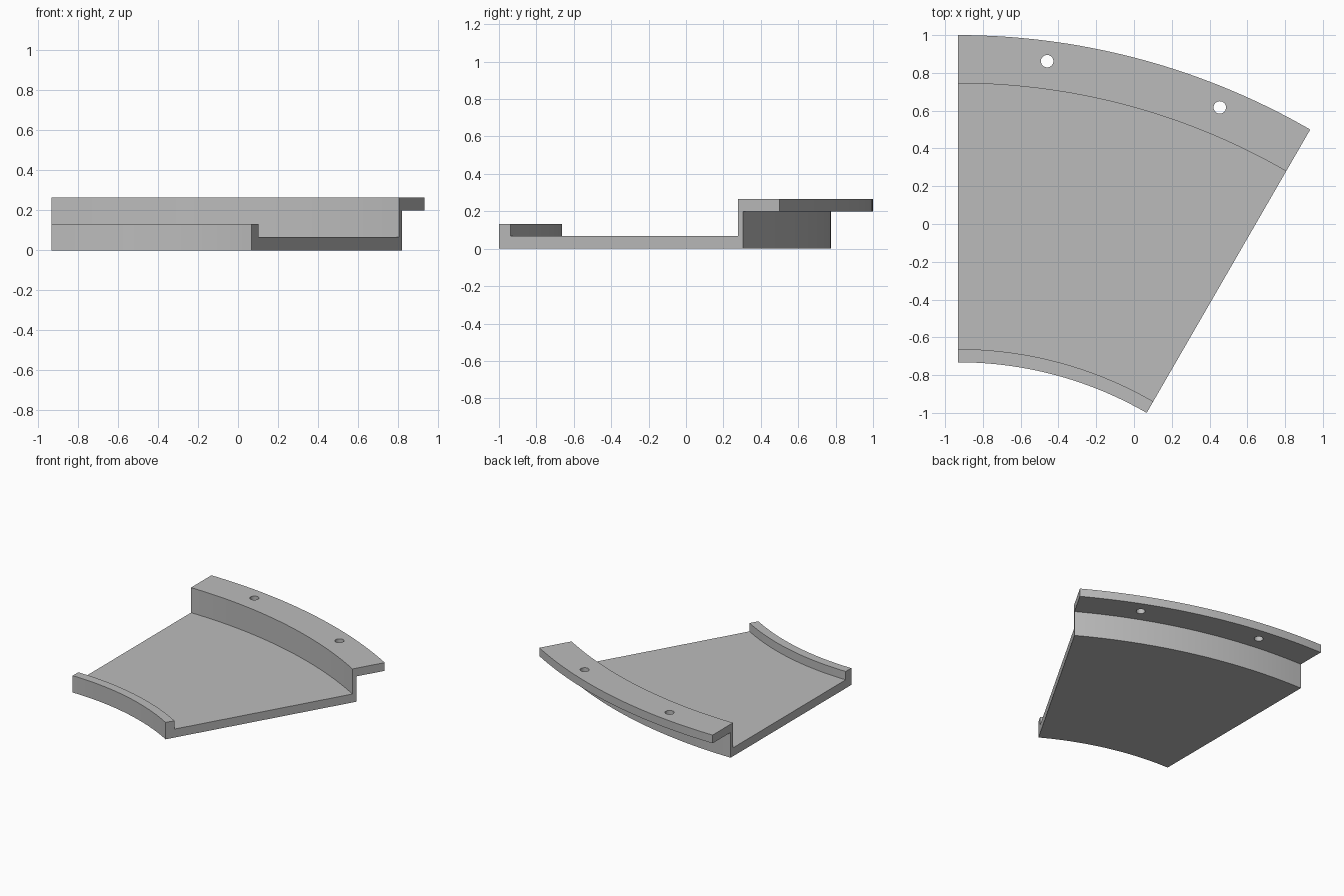
import bpy, bmesh
from math import radians, sin, cos
from mathutils import Vector

cube = bpy.data.objects.get("Cube")
if cube:
    bpy.data.objects.remove(cube, do_unlink=True)

# Shared arc centre and sweep of the ring segment
CENTRE = Vector((-0.933, -2.732, 0))
SWEEP = 30
STEPS = 30

grey = bpy.data.materials.new("plain grey")
grey.use_nodes = True
colour = (0.5, 0.5, 0.5, 1)
grey.diffuse_color = colour
grey.node_tree.nodes["Principled BSDF"].inputs["Base Color"].default_value = colour


def arc_point(radius, degrees, z):
    a = radians(degrees)
    return CENTRE + Vector((radius * sin(a), radius * cos(a), z))


def swept_segment(name, profile):
    """Sweep a closed (radius, height) profile about the arc centre."""
    bm = bmesh.new()
    rings = [[bm.verts.new(arc_point(r, SWEEP * i / STEPS, z)) for r, z in profile]
             for i in range(STEPS + 1)]
    count = len(profile)
    for a, b in zip(rings, rings[1:]):
        for j in range(count):
            k = (j + 1) % count
            bm.faces.new((a[j], a[k], b[k], b[j]))
    bm.faces.new(rings[0])
    bm.faces.new(rings[-1])
    bmesh.ops.recalc_face_normals(bm, faces=bm.faces)
    mesh = bpy.data.meshes.new(name)
    bm.to_mesh(mesh)
    bm.free()
    mesh.materials.append(grey)
    obj = bpy.data.objects.new(name, mesh)
    bpy.context.collection.objects.link(obj)
    return obj


# Floor with low inner lip, tall outer wall and overhanging flange
tray = swept_segment("curved_tray_segment", [
    (2.0, 0), (3.507, 0), (3.507, 0.2), (3.732, 0.2), (3.732, 0.265),
    (3.477, 0.265), (3.477, 0.067), (2.07, 0.067), (2.07, 0.133), (2.0, 0.133)])

# Screw holes through the flange
for degrees in (SWEEP / 4, SWEEP * 3 / 4):
    bpy.ops.mesh.primitive_cylinder_add(vertices=32, radius=0.033, depth=0.2,
                                        location=arc_point(3.625, degrees, 0.23))
    cutter = bpy.context.object
    cutter.name = "hole_cutter"
    cutter.hide_render = True
    cutter.data.materials.append(grey)
    cut = tray.modifiers.new("flange_hole", 'BOOLEAN')
    cut.operation = 'DIFFERENCE'
    cut.solver = 'EXACT'
    cut.object = cutter
    bpy.context.view_layer.objects.active = tray
    bpy.ops.object.modifier_apply(modifier=cut.name)
    bpy.data.objects.remove(cutter, do_unlink=True)

# Smooth arcs, crisp edges
bpy.ops.object.select_all(action='DESELECT')
tray.select_set(True)
bpy.context.view_layer.objects.active = tray
bpy.ops.object.shade_smooth_by_angle(angle=radians(30))
